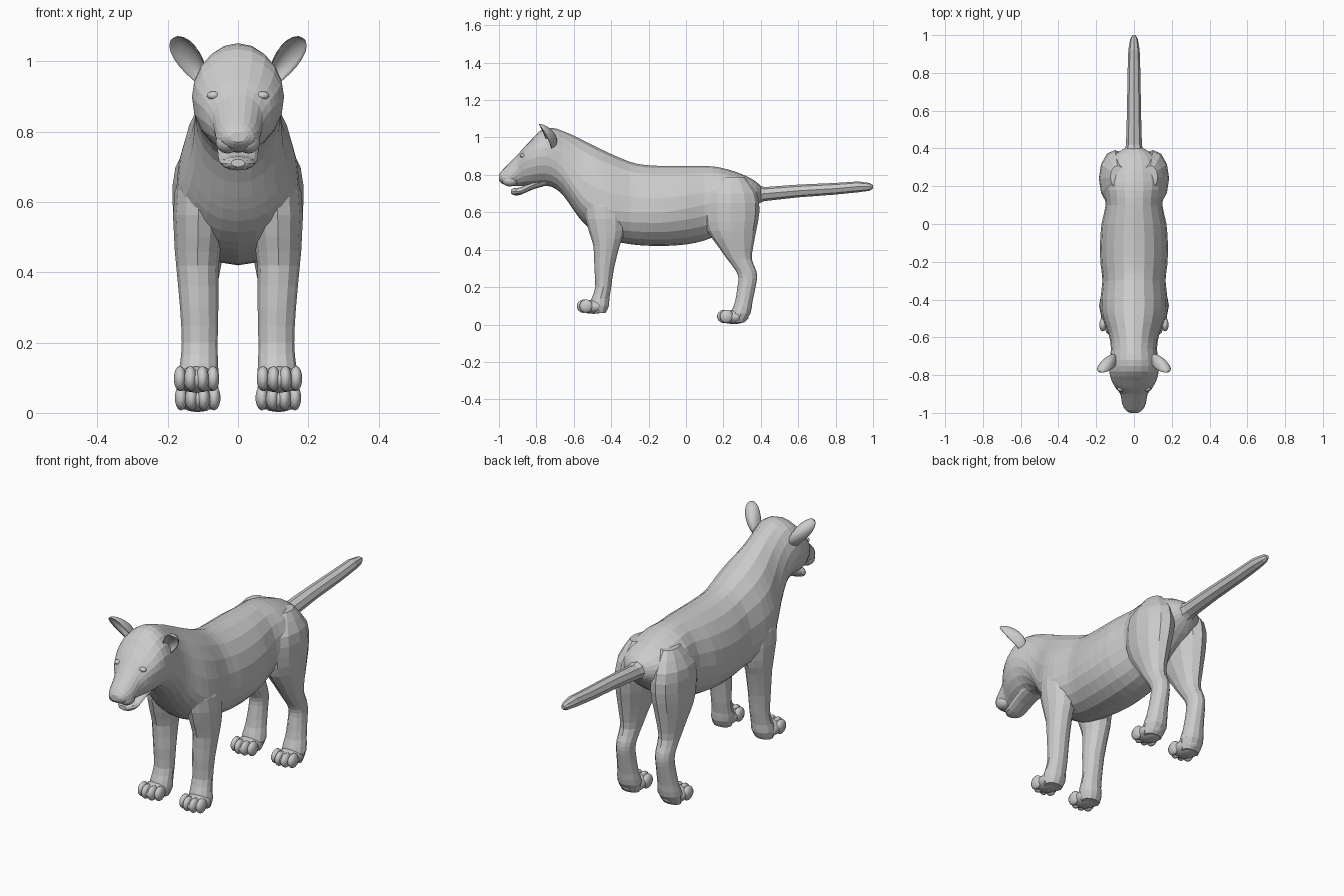
import bpy, bmesh, math
from mathutils import Matrix, Vector


def finish(name, bm, mirror=False, smooth=False):
    bmesh.ops.recalc_face_normals(bm, faces=bm.faces)
    me = bpy.data.meshes.new(name)
    bm.to_mesh(me)
    bm.free()
    ob = bpy.data.objects.new(name, me)
    bpy.context.collection.objects.link(ob)
    if mirror:
        ob.modifiers.new("Mirror", 'MIRROR')
    if smooth:
        for p in me.polygons:
            p.use_smooth = True
    return ob


def spline(rows, steps):
    """Catmull-Rom refinement of a short table of cross-sections."""
    out = []
    for i in range(len(rows) - 1):
        a, b, c, d = (rows[max(0, i - 1)], rows[i], rows[i + 1],
                      rows[min(len(rows) - 1, i + 2)])
        for s in range(steps):
            t = s / steps
            out.append([0.5 * (2 * q + (r - p) * t + (2 * p - 5 * q + 4 * r - w) * t * t
                               + (3 * q - p - 3 * r + w) * t ** 3)
                        for p, q, r, w in zip(a, b, c, d)])
    return out + [list(rows[-1])]


def loft(name, rows, ring, n, steps=2, mirror=False):
    bm = bmesh.new()
    rings = []
    for row in spline(rows, steps):
        rings.append([bm.verts.new(ring(row, 2 * math.pi * k / n)) for k in range(n)])
    for r0, r1 in zip(rings, rings[1:]):
        for k in range(n):
            j = (k + 1) % n
            bm.faces.new((r0[k], r0[j], r1[j], r1[k]))
    bm.faces.new(rings[0])
    bm.faces.new(rings[-1])
    return finish(name, bm, mirror)


def trunk_ring(row, a):
    # y, top z, bottom z, half width, z of widest point
    y, top, bot, hw, zw = row
    s = math.sin(a)
    return (hw * math.cos(a), y, zw + s * ((top - zw) if s > 0 else (zw - bot)))


def leg_ring(row, a):
    # z, front y, back y, inner x, outer x
    z, y0, y1, x0, x1 = row
    return ((x0 + x1) / 2 + (x1 - x0) / 2 * math.cos(a),
            (y0 + y1) / 2 + (y1 - y0) / 2 * math.sin(a), z)


def blobs(name, items, u=10, v=7, mirror=True, smooth=True):
    bm = bmesh.new()
    for c, r in items:
        m = Matrix.Translation(c) @ Matrix.Diagonal((*r, 1))
        bmesh.ops.create_uvsphere(bm, u_segments=u, v_segments=v, radius=1, matrix=m)
    return finish(name, bm, mirror, smooth)


# Trunk, neck and head in one skin, rump to nose
loft("body_and_head", [
    (.41, .72, .67, .02, .695), (.395, .745, .65, .06, .695), (.35, .78, .60, .12, .69),
    (.27, .815, .54, .155, .68), (.18, .84, .485, .16, .67), (.10, .848, .45, .15, .64),
    (0, .848, .428, .172, .62), (-.12, .848, .42, .18, .60), (-.22, .853, .422, .176, .60),
    (-.30, .87, .43, .167, .60), (-.40, .912, .45, .178, .61), (-.48, .95, .485, .172, .63),
    (-.55, .985, .545, .147, .68), (-.60, 1.01, .61, .13, .75), (-.66, 1.035, .695, .122, .84),
    (-.72, 1.052, .737, .128, .89), (-.78, 1.035, .742, .131, .90), (-.83, .985, .74, .118, .885),
    (-.87, .943, .74, .096, .865), (-.90, .908, .74, .072, .83), (-.95, .858, .742, .063, .785),
    (-.985, .822, .755, .045, .785), (-1, .80, .77, .02, .785)], trunk_ring, 20)

# Tail
loft("tail", [
    (.36, .755, .635, .055, .695), (.42, .735, .66, .042, .70), (.60, .748, .68, .037, .715),
    (.80, .757, .695, .034, .727), (.92, .765, .707, .03, .738), (.98, .757, .715, .02, .737),
    (1, .745, .727, .008, .736)], trunk_ring, 8, 1)

# Legs
loft("front_legs", [
    (.74, -.50, -.38, .05, .125), (.63, -.545, -.33, .04, .18), (.5, -.52, -.33, .045, .182),
    (.42, -.495, -.355, .055, .176), (.3, -.49, -.385, .056, .165), (.2, -.485, -.40, .058, .16),
    (.14, -.505, -.41, .057, .165), (.1, -.515, -.412, .056, .172),
    (.062, -.50, -.43, .07, .165)], leg_ring, 12, 2, True)
loft("hind_legs", [
    (.79, .19, .31, .05, .125), (.7, .10, .38, .02, .178), (.6, .09, .392, .015, .186),
    (.5, .115, .375, .03, .18), (.42, .17, .36, .048, .167), (.35, .22, .352, .06, .157),
    (.29, .265, .375, .065, .155), (.25, .28, .38, .067, .155), (.2, .275, .372, .067, .157),
    (.12, .262, .355, .062, .165), (.06, .24, .345, .055, .174),
    (.01, .25, .31, .07, .165)], leg_ring, 12, 2, True)

# Paws: a pad with four toes
for label, x, y, z in (("front", .118, -.495, .095), ("hind", .115, .255, .04)):
    parts = [((x, y, z), (.062, .08, .038))]
    for k, dx in enumerate((-.047, -.017, .017, .047)):
        fwd = .052 if k in (1, 2) else .038
        parts.append(((x + dx, y - fwd, z + .003), (.019, .037, .036)))
    blobs(label + "_paws", parts)

# Ears: cupped shells tilted out and forward
bm = bmesh.new()
bmesh.ops.create_uvsphere(bm, u_segments=14, v_segments=10, radius=1)
for v in bm.verts:
    w = .8 + .2 * v.co.z
    y = v.co.y if v.co.y > 0 else -.6 * v.co.y
    v.co = Vector((.046 * w * v.co.x, .05 * y * (1.15 - .35 * v.co.z), .088 * v.co.z))
bm.transform(Matrix.Translation((.138, -.755, .998)) @ Matrix.Rotation(math.radians(33), 4, 'Y')
             @ Matrix.Rotation(math.radians(20), 4, 'X') @ Matrix.Rotation(math.radians(20), 4, 'Z'))
finish("ears", bm, True, True)

# Face: lower jaw, upper lips, nose pad, eyes
loft("lower_jaw", [
    (-.74, .80, .745, .06, .77), (-.82, .765, .722, .058, .745), (-.88, .735, .695, .053, .715),
    (-.915, .73, .69, .042, .71), (-.935, .722, .70, .02, .711)], trunk_ring, 12, 2)
blobs("upper_lips", [((.03, -.94, .77), (.035, .045, .032))])
blobs("nose", [((0, -.982, .79), (.036, .018, .018))], mirror=False)
blobs("nostrils", [((.02, -.99, .786), (.012, .01, .008))])
blobs("eyes", [((.07, -.872, .903), (.02, .015, .012))])
